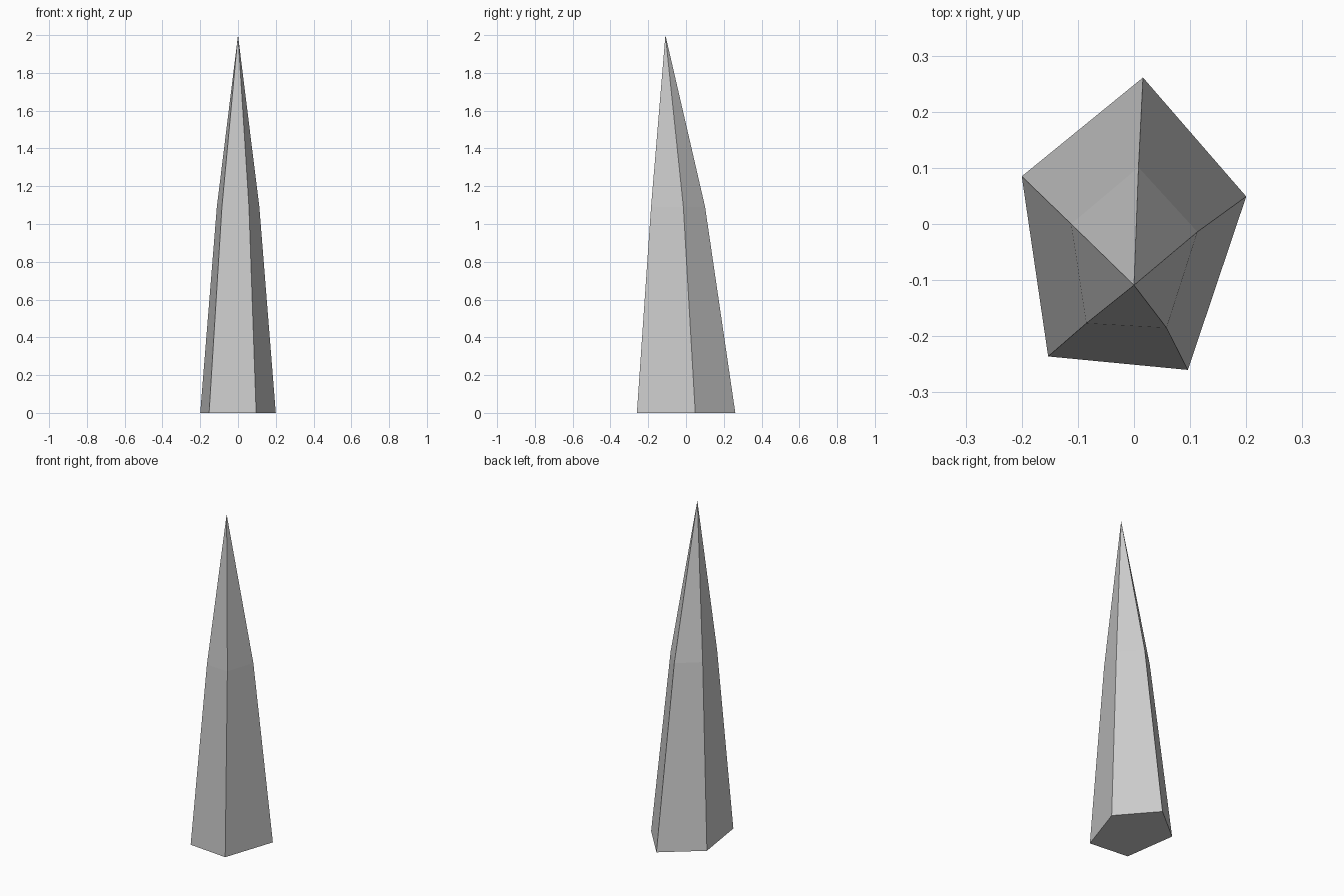
import bpy
import bmesh

if "Cube" in bpy.data.objects:
    bpy.data.objects.remove(bpy.data.objects["Cube"])

# Five-sided cross-sections of the spike (counter-clockwise from above)
BASE = [(0.016, 0.261), (-0.2, 0.085), (-0.153, -0.236), (0.096, -0.26), (0.2, 0.049)]
WAIST = [(0.008, 0.101), (-0.112, 0.0), (-0.085, -0.177), (0.058, -0.185), (0.113, -0.014)]
WAIST_Z = 1.09
TIP = (0.0, -0.109, 2.0)

bm = bmesh.new()
lower = [bm.verts.new((x, y, 0)) for x, y in BASE]
upper = [bm.verts.new((x, y, WAIST_Z)) for x, y in WAIST]
tip = bm.verts.new(TIP)

# Underside, shaft sides and pointed top
bm.faces.new(lower[::-1])
for i in range(5):
    j = (i + 1) % 5
    bm.faces.new((lower[i], lower[j], upper[j], upper[i]))
    bm.faces.new((upper[i], upper[j], tip))
bmesh.ops.recalc_face_normals(bm, faces=bm.faces[:])

mesh = bpy.data.meshes.new("crystal_spike")
bm.to_mesh(mesh)
bm.free()
bpy.context.collection.objects.link(bpy.data.objects.new("crystal_spike", mesh))
